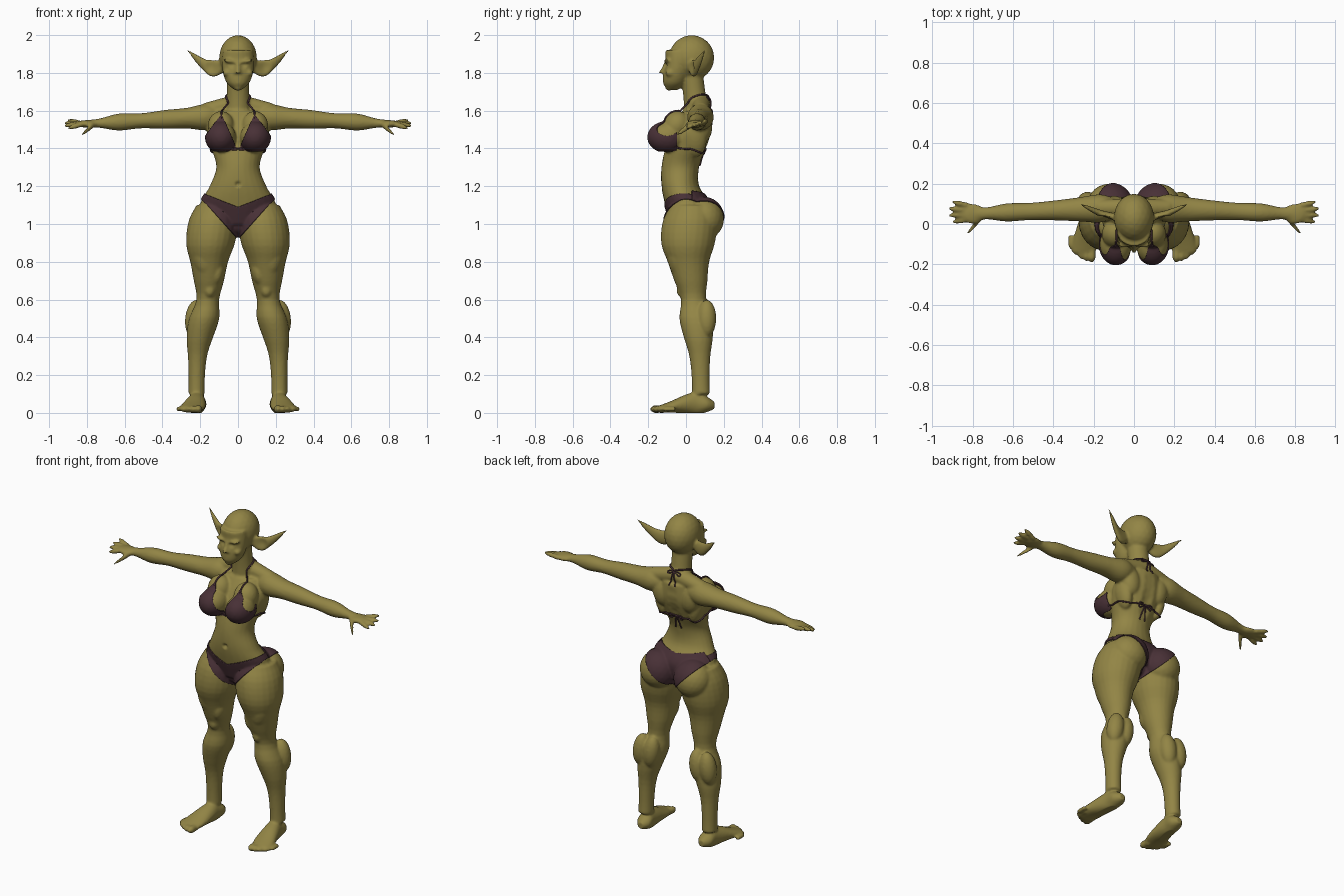
import bpy, bmesh, math
from mathutils import Vector, Matrix, Euler
from mathutils.bvhtree import BVHTree

if "Cube" in bpy.data.objects:
    bpy.data.objects.remove(bpy.data.objects["Cube"])


def material(name, colour):
    mat = bpy.data.materials.new(name)
    mat.use_nodes = True
    mat.diffuse_color = colour
    mat.node_tree.nodes["Principled BSDF"].inputs["Base Color"].default_value = colour
    return mat


SKIN = material("olive skin", (.29, .235, .06, 1))
CLOTH = material("dark plum cloth", (.065, .03, .037, 1))
clay = bmesh.new()


def along(points, t):
    """Smooth curve through evenly timed numbers or vectors."""
    last = len(points) - 1
    i = min(int(t * last), last - 1)
    f = t * last - i
    before, start, end, after = (points[min(max(i + k, 0), last)] for k in (-1, 0, 1, 2))
    bend = (before * 2 - start * 5 + end * 4 - after) * f * f
    twist = (start * 3 - before - end * 3 + after) * f ** 3
    return start + ((end - before) * f + bend + twist) / 2


def loft(axis, path, widths, depths=None, both=True, rings=32, sides=24):
    """Skin ellipses across an axis, with radii spread evenly along a path."""
    path = [Vector(p) for p in path]
    across, over = [Vector([float(name == other) for other in "xyz"]) for name in "xyz" if name != axis]
    for side in (1, -1) if both else (1,):
        previous = None
        for n in range(rings + 1):
            t = n / rings
            centre = along(path, t)
            wide = across * max(along(widths, t), .002)
            deep = over * max(along(depths or widths, t), .002)
            ring = []
            for k in range(sides):
                angle = math.tau * k / sides
                co = centre + wide * math.cos(angle) + deep * math.sin(angle)
                ring.append(clay.verts.new((co.x * side, co.y, co.z)))
            if previous:
                for k in range(sides):
                    clay.faces.new((previous[k - 1], previous[k], ring[k], ring[k - 1]))
            if n in (0, rings):
                clay.faces.new(ring)
            previous = ring


def blob(centre, radii, pitch=0, roll=0, both=True):
    turn = Euler((math.radians(pitch), math.radians(roll), 0)).to_matrix().to_4x4()
    for side in (1, -1) if both else (1,):
        place = (Matrix.Diagonal((side, 1, 1, 1)) @ Matrix.Translation(centre) @ turn
                 @ Matrix.Diagonal((*radii, 1)))
        bmesh.ops.create_icosphere(clay, subdivisions=3, radius=1, matrix=place)


# Torso, from shoulders down to hips
loft("z", [(0, y, 1.6 - n / 10) for n, y in enumerate((.06, .03, 0, -.03, -.03, .01, .02))],
     (.12, .16, .14, .115, .15, .2, .15), (.08, .11, .11, .1, .1, .12, .1), both=False)
blob((0, .01, 1), (.1, .08, .06), both=False)

# Bust, shoulder blades and ribs
blob((.09, -.1, 1.46), (.08, .1, .08))
blob((.09, -.05, 1.52), (.07, .07, .08), pitch=-25)
blob((.1, .09, 1.52), (.06, .05, .09), roll=10)
blob((.12, .05, 1.45), (.04, .06, .1), roll=12)

# Neck and sloping shoulders
loft("z", [(0, .06, 1.57), (0, .03, 1.8)], (.07, .06, .06), both=False)
loft("x", [(0, .08, 1.64), (.18, .08, 1.6)], (.05, .04))

# Head and face
blob((0, .03, 1.88), (.1, .12, .12), both=False)
loft("z", [(0, -.04, 1.92), (0, -.05, 1.8), (0, -.07, 1.71)],
     (.08, .085, .08, .06, .02), (.07, .065, .07, .06, .03), both=False)
blob((0, -.09, 1.72), (.02, .02, .015), both=False)
blob((.04, -.1, 1.86), (.04, .02, .01), roll=-14)
blob((.06, -.08, 1.8), (.02, .03, .02), roll=-20)
blob((.036, -.095, 1.838), (.02, .01, .01))
loft("z", [(0, -.1, 1.87), (0, -.13, 1.8)], (.01, .01, .015), both=False)
blob((.015, -.115, 1.8), (.01, .01, .01))
for height in (1.76, 1.745):
    blob((0, -.11, height), (.025, .012, .007), both=False)

# Long pointed ears
loft("x", [(.08, .03, 1.83), (.16, .05, 1.83), (.27, .1, 1.92)],
     (.02, .02, .015, .004), (.03, .045, .03, .004))

# Arms, palms, fingers and thumbs
loft("x", [(.1, .08, 1.57), (.8, .05, 1.53)],
     (.05, .07, .06, .05, .043, .045, .03, .04), (.05, .07, .055, .05, .04, .045, .025, .02))
blob((.8, .05, 1.53), (.06, .05, .02))
for n in range(4):
    reach = .93 - .02 * abs(n - 1.5)
    loft("x", [(.82, .09 - n / 45, 1.53), (reach, .11 - n / 30, 1.55 - n / 70)], (.014, .014, .013, .006))
loft("x", [(.76, .03, 1.53), (.83, -.05, 1.47)], (.016, .015, .006))

# Legs, from hips down to ankles
girths = (.1, .13, .13, .1, .08, .06, .08, .07, .05, .043, .043)
loft("z", [(.12, .03, 1.1), (.15, .01, .85), (.16, .04, .6), (.21, .07, .35), (.22, .08, .1)],
     girths, [g * 1.1 for g in girths])
blob((.12, .1, 1.03), (.11, .1, .11), pitch=15)
blob((.18, -.02, .85), (.07, .08, .15), roll=8)
blob((.11, -.01, .75), (.04, .06, .08), roll=-8)
blob((.15, -.02, .65), (.03, .03, .04))
for inset in (.16, .23):
    blob((inset, .11, .5), (.05, .05, .1), roll=-7)

# Feet and toes
loft("y", [(.21, .15, .04), (.22, .03, .05), (.25, -.14, .02)],
     (.02, .045, .045, .055, .065, .06), (.02, .04, .06, .05, .03, .02))
for n in range(5):
    x, y, r = .21 + n * .026, n * n * .004 - .17, .02 - n * .002
    loft("y", [(x, y + .05, .02), (x, y - .02, .02)], (r, r, r, r / 3))

# Fuse all the clay into one smooth skin
bmesh.ops.recalc_face_normals(clay, faces=clay.faces)
rough = bpy.data.meshes.new("body")
clay.to_mesh(rough)
clay.free()
body = bpy.data.objects.new("body", rough)
bpy.context.collection.objects.link(body)
fuse = body.modifiers.new("fuse", "REMESH")
fuse.mode, fuse.voxel_size = "VOXEL", .0075
relax = body.modifiers.new("relax", "SMOOTH")
relax.factor, relax.iterations = .5, 4
skin = bpy.data.meshes.new_from_object(body.evaluated_get(bpy.context.evaluated_depsgraph_get()))
body.modifiers.clear()
body.data = skin
bpy.data.meshes.remove(rough)

# Hollows pressed into eye sockets, ears, navel and spine: centre, reach, push
hollows = [((.03, -.11, 1.845), .025, .008), ((.14, .02, 1.83), .05, .015), ((0, -.13, 1.21), .02, .015)]
hollows += [((0, .11, 1.3 + n / 20), .05, -.01) for n in range(6)]
bm = bmesh.new()
bm.from_mesh(skin)
bm.normal_update()
for v in bm.verts:
    for centre, reach, push in hollows:
        gap = (Vector((abs(v.co.x), v.co.y, v.co.z)) - Vector(centre)).length / reach
        if gap < 1 and v.normal.y * push < 0:
            v.co.y += push * (1 - gap * gap) ** 2
    v.co.z = max(v.co.z, 0)
bm.normal_update()
bm.to_mesh(skin)
surface = BVHTree.FromBMesh(bm)


def finish(mesh, colour):
    mesh.materials.clear()
    mesh.materials.append(colour)
    mesh.polygons.foreach_set("use_smooth", [True] * len(mesh.polygons))


def panel(name, lines, y, facing):
    """Cloth cut from the skin, keeping what lies left of each x-z line."""
    cut = bm.copy()
    planes = [((0, y, 0), (0, facing, 0)), ((0, 0, 0), (-1, 0, 0))]
    planes += [((a, 0, b), (d - b, 0, a - c)) for a, b, c, d in lines]
    for point, normal in planes:
        bmesh.ops.bisect_plane(cut, geom=cut.verts[:] + cut.edges[:] + cut.faces[:], plane_co=point,
                               plane_no=Vector(normal).normalized(), clear_outer=True)
    mesh = bpy.data.meshes.new(name)
    cut.to_mesh(mesh)
    cut.free()
    finish(mesh, CLOTH)
    cloth = bpy.data.objects.new(name, mesh)
    bpy.context.collection.objects.link(cloth)
    cloth.modifiers.new("mirror", "MIRROR")
    thick = cloth.modifiers.new("thickness", "SOLIDIFY")
    thick.thickness, thick.offset = .006, 1


def strap(name, paths, radius=.005, steps=24):
    """Cords laid on the skin, mirrored left and right."""
    curve = bpy.data.curves.new(name, "CURVE")
    curve.dimensions, curve.bevel_depth, curve.bevel_resolution = "3D", radius, 2
    curve.use_fill_caps = True
    for path in paths:
        path = [Vector(p) for p in path]
        for side in (1, -1):
            line = curve.splines.new("POLY")
            line.points.add(steps)
            for n, point in enumerate(line.points):
                spot, normal, _, _ = surface.find_nearest(along(path, n / steps))
                spot = spot + normal * radius * .7
                point.co = (spot.x * side, spot.y, spot.z, 1)
    curve.materials.append(CLOTH)
    bpy.context.collection.objects.link(bpy.data.objects.new(name, curve))


# Swimwear panels
finish(skin, SKIN)
panel("bikini_cups", [(.08, 1.56, .01, 1.4), (.18, 1.45, .1, 1.56), (0, 1.39, 1, 1.39)], -.05, 1)
panel("brief_front", [(.03, .95, .19, 1.13), (.19, 1.165, 0, 1.09)], .03, 1)
panel("brief_back", [(.03, .96, .19, 1.13), (.2, 1.18, 0, 1.155)], .03, -1)

# Cords and bows
strap("neck_strap", [[(.09, -.1, 1.55), (.08, 0, 1.65), (.06, .06, 1.68), (0, .12, 1.68)]])
strap("back_strap", [[(.15, -.06, 1.4), (.14, .05, 1.39), (0, .11, 1.39)], [(.03, -.12, 1.4), (0, -.11, 1.4)]])
for name, y, z in (("neck_bow", .13, 1.68), ("back_bow", .1, 1.39)):
    knot = (0, y, z)
    strap(name, [[knot, (.04, y, z + .01), (.04, y, z - .02), knot], [knot, (.02, y, z - .09)]], .004)
